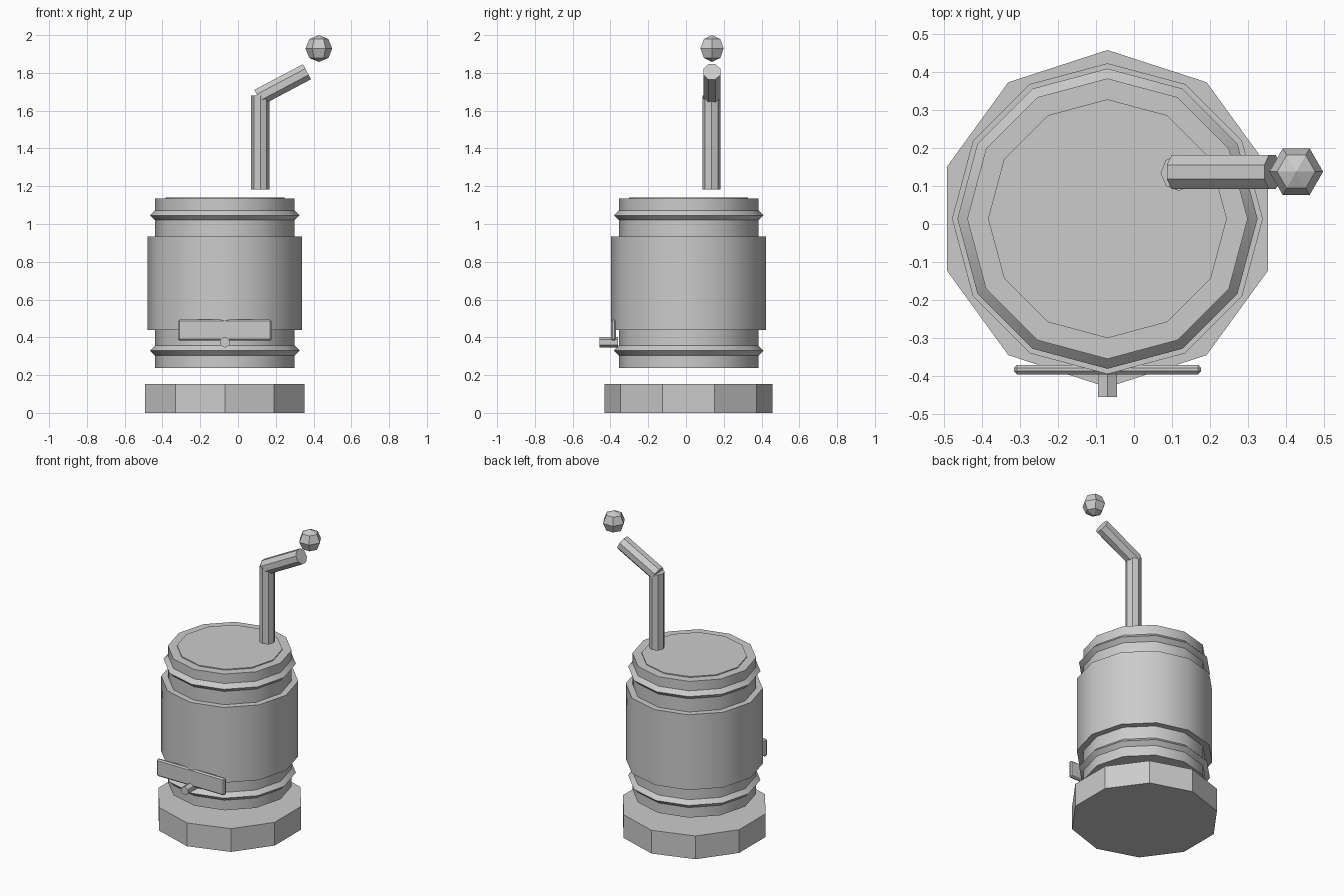
import bpy, bmesh, math
from mathutils import Matrix, Vector

if "Cube" in bpy.data.objects:
    bpy.data.objects.remove(bpy.data.objects["Cube"])

CENTRE = Vector((-0.07, 0.014, 0))

grey = bpy.data.materials.new("plain grey")
grey.use_nodes = True
grey.diffuse_color = (0.6, 0.6, 0.6, 1)
grey.node_tree.nodes["Principled BSDF"].inputs["Base Color"].default_value = (0.6, 0.6, 0.6, 1)


def finish(name, bm, smooth=False):
    """Turn a bmesh into a named object, optionally smooth with sharp rims."""
    bmesh.ops.recalc_face_normals(bm, faces=bm.faces)
    for f in bm.faces:
        f.smooth = smooth
    for e in bm.edges:
        e.smooth = e.calc_face_angle(0) < math.radians(35)
    mesh = bpy.data.meshes.new(name)
    bm.to_mesh(mesh)
    bm.free()
    mesh.materials.append(grey)
    obj = bpy.data.objects.new(name, mesh)
    bpy.context.collection.objects.link(obj)
    return obj


def prism(name, start, end, radius, sides, turn=0.0, smooth=False):
    """Closed cylinder between two points, turned about its own axis."""
    start, end = Vector(start), Vector(end)
    axis = end - start
    # the cross-section keeps one direction along y where it can
    w = axis.normalized()
    v = Vector((0, 1, 0)) if abs(w.y) < 0.9 else Vector((0, 0, 1))
    u = v.cross(w)
    bm = bmesh.new()
    rings = []
    for p in (start, end):
        angles = [turn + i * math.tau / sides for i in range(sides)]
        rings.append([bm.verts.new(p + radius * (v * math.cos(a) + u * math.sin(a))) for a in angles])
        bm.faces.new(rings[-1])
    low, high = rings
    for i in range(sides):
        j = (i + 1) % sides
        bm.faces.new((low[i], low[j], high[j], high[i]))
    return finish(name, bm, smooth)


def upright(name, z0, z1, radius, sides, smooth=True):
    up = Vector((0, 0, 1))
    return prism(name, CENTRE + up * z0, CENTRE + up * z1, radius, sides, smooth=smooth)


def hoop(name, z, major, minor, sides=12):
    """Ring with a diamond section."""
    bm = bmesh.new()
    section = [(minor, 0), (0, minor), (-minor, 0), (0, -minor)]
    loops = []
    for i in range(sides):
        a = i * math.tau / sides
        loops.append([bm.verts.new(CENTRE + Vector((math.cos(a) * (major + r),
                                                    math.sin(a) * (major + r), z + h)))
                      for r, h in section])
    for i in range(sides):
        a, b = loops[i], loops[(i + 1) % sides]
        for k in range(4):
            m = (k + 1) % 4
            bm.faces.new((a[k], b[k], b[m], a[m]))
    return finish(name, bm, smooth=True)


# Base and barrel
upright("base", 0, 0.153, 0.445, 10, smooth=False)
upright("barrel", 0.238, 1.134, 0.37, 12)
upright("barrel_sleeve", 0.438, 0.933, 0.41, 12)
upright("lid", 1.12, 1.14, 0.315, 12)
hoop("upper_hoop", 1.046, 0.37, 0.026)
hoop("lower_hoop", 0.33, 0.37, 0.026)

# Bent straw
prism("straw_lower", (0.118, 0.135, 1.183), (0.118, 0.135, 1.68), 0.048, 8)
prism("straw_upper", (0.108, 0.137, 1.67), (0.365, 0.137, 1.806), 0.049, 8, math.pi / 8)

# Ball floating above the straw
bm = bmesh.new()
bmesh.ops.create_uvsphere(bm, u_segments=6, v_segments=4, radius=0.071,
                          matrix=Matrix.Translation((0.428, 0.138, 1.929))
                          @ Matrix.Rotation(math.pi / 2, 4, "Z"))
finish("ball", bm)

# Bevelled front plate
bm = bmesh.new()
bmesh.ops.create_cube(bm, size=1, matrix=Matrix.Translation((-0.07, -0.384, 0.438))
                      @ Matrix.Diagonal((0.494, 0.025, 0.112, 1)))
bmesh.ops.bevel(bm, geom=list(bm.edges), offset=0.008, segments=1, affect="EDGES")
finish("front_plate", bm)

# Spout
prism("spout", (-0.07, -0.457, 0.374), (-0.07, -0.36, 0.374), 0.029, 6)
